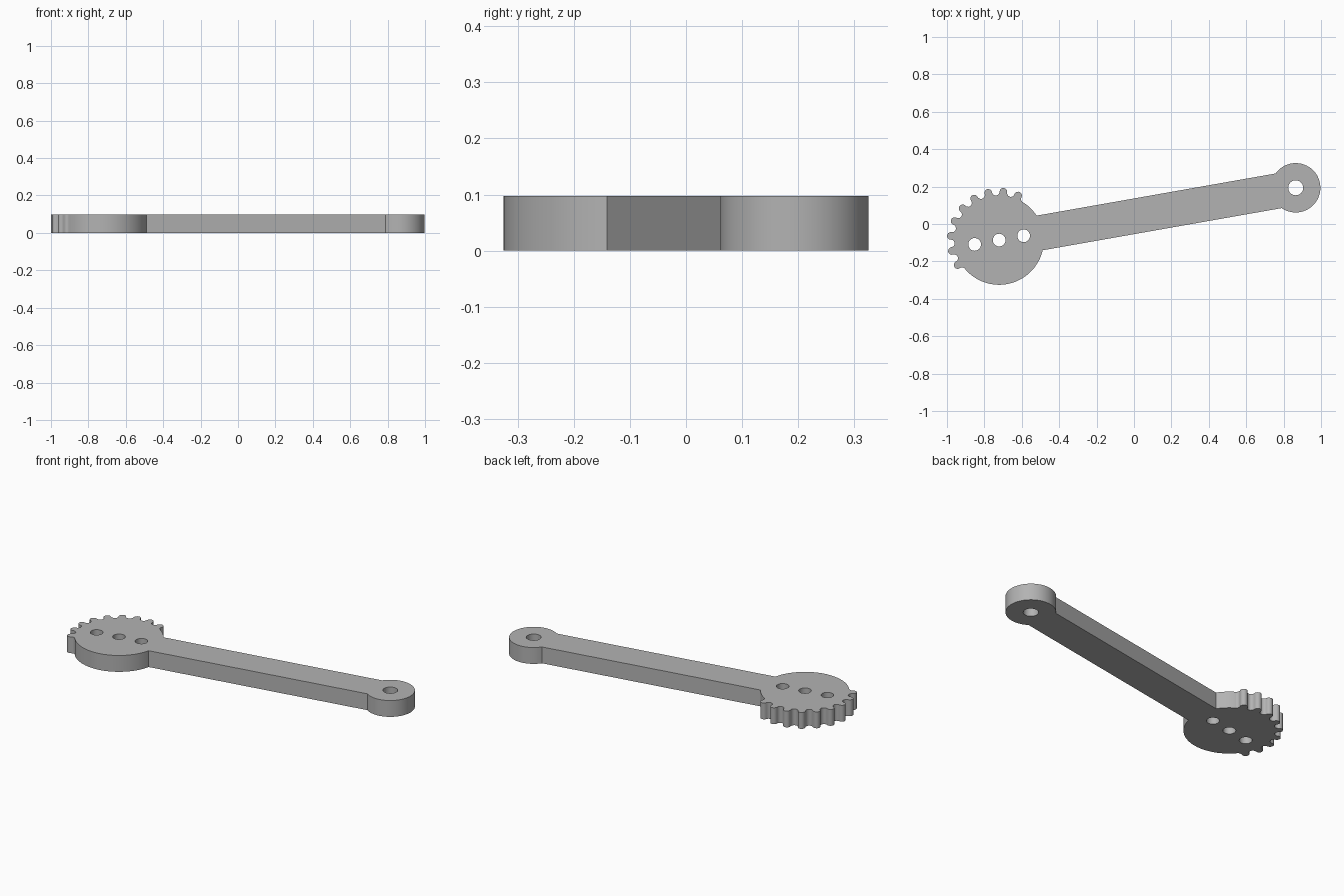
import bpy
from math import radians, sin, cos, asin, pi
from mathutils import Vector, Matrix

cube = bpy.data.objects.get("Cube")
if cube:
    bpy.data.objects.remove(cube)

THICK = 0.097
DISC = Vector((-0.721, -0.086))      # centre of the toothed disc
TILT = radians(10)
ARM = 1.61                           # distance between the two centres
R_DISC, R_EYE, HALF_BAR = 0.239, 0.132, 0.094
PITCH, STEP, TEETH = 0.259, radians(18), 9
FIRST = radians(57)                  # first tooth, measured from the arm
R_TOOTH = PITCH * sin(STEP / 4)


def arc(cx, radius, start, end, n):
    return [Vector((cx + radius * cos(start + (end - start) * i / n),
                    radius * sin(start + (end - start) * i / n)))
            for i in range(n + 1)]


def bump(angle, side, start=-pi / 2, n=10):
    """Half-round tooth (side 1) or gap (side -1) on the pitch circle."""
    out = Vector((cos(angle), sin(angle)))
    along = Vector((-out.y, out.x))
    pts = []
    for i in range(n + 1):
        f = start + (pi / 2 - start) * i / n
        pts.append(out * (PITCH + side * R_TOOTH * cos(f)) + along * R_TOOTH * sin(f))
    return pts


# Outline, counter-clockwise, with the arm along local x
neck = asin(HALF_BAR / R_DISC)
shoulder = pi - asin(HALF_BAR / R_EYE)
outline = arc(0, R_DISC, neck, FIRST - STEP / 2, 12)
outline += bump(FIRST - STEP / 2, -1, 0.1, 5)
for k in range(TEETH):
    a = FIRST + k * STEP
    outline += bump(a, 1)[1:]
    if k < TEETH - 1:
        outline += bump(a + STEP / 2, -1)[1:]
last = FIRST + (TEETH - 0.5) * STEP
outline += bump(last, -1)[1:6]
outline += arc(0, R_DISC, last, 2 * pi - neck, 56)[1:]
outline += arc(ARM, R_EYE, -shoulder, shoulder, 56)

# Three holes in the disc and one in the eye
loops = [outline]
for x, r in ((-0.133, 0.034), (0, 0.034), (0.133, 0.034), (ARM, 0.04)):
    loops.append(arc(x, r, 0, 2 * pi, 40)[:-1])

# Filled flat curve, extruded to the plate thickness
curve = bpy.data.curves.new("gear_arm", 'CURVE')
curve.dimensions = '2D'
curve.fill_mode = 'BOTH'
curve.extrude = THICK / 2
for pts in loops:
    spline = curve.splines.new('POLY')
    spline.points.add(len(pts) - 1)
    for point, p in zip(spline.points, pts):
        point.co = (p.x, p.y, 0, 1)
    spline.use_cyclic_u = True

arm = bpy.data.objects.new("gear_arm", curve)
bpy.context.collection.objects.link(arm)
arm.matrix_world = (Matrix.Translation((DISC.x, DISC.y, THICK / 2))
                    @ Matrix.Rotation(TILT, 4, 'Z'))
bpy.ops.object.select_all(action='DESELECT')
arm.select_set(True)
bpy.context.view_layer.objects.active = arm
bpy.ops.object.convert(target='MESH')
arm = bpy.context.view_layer.objects.active

# Weld the caps to the walls
bpy.ops.object.mode_set(mode='EDIT')
bpy.ops.mesh.select_all(action='SELECT')
bpy.ops.mesh.remove_doubles(threshold=0.0002)
bpy.ops.mesh.normals_make_consistent(inside=False)
bpy.ops.object.mode_set(mode='OBJECT')
bpy.ops.object.shade_smooth_by_angle(angle=radians(35))

# Plain grey
grey = bpy.data.materials.new("grey")
grey.use_nodes = True
colour = (0.45, 0.45, 0.45, 1)
grey.diffuse_color = colour
grey.node_tree.nodes["Principled BSDF"].inputs["Base Color"].default_value = colour
arm.data.materials.clear()
arm.data.materials.append(grey)
